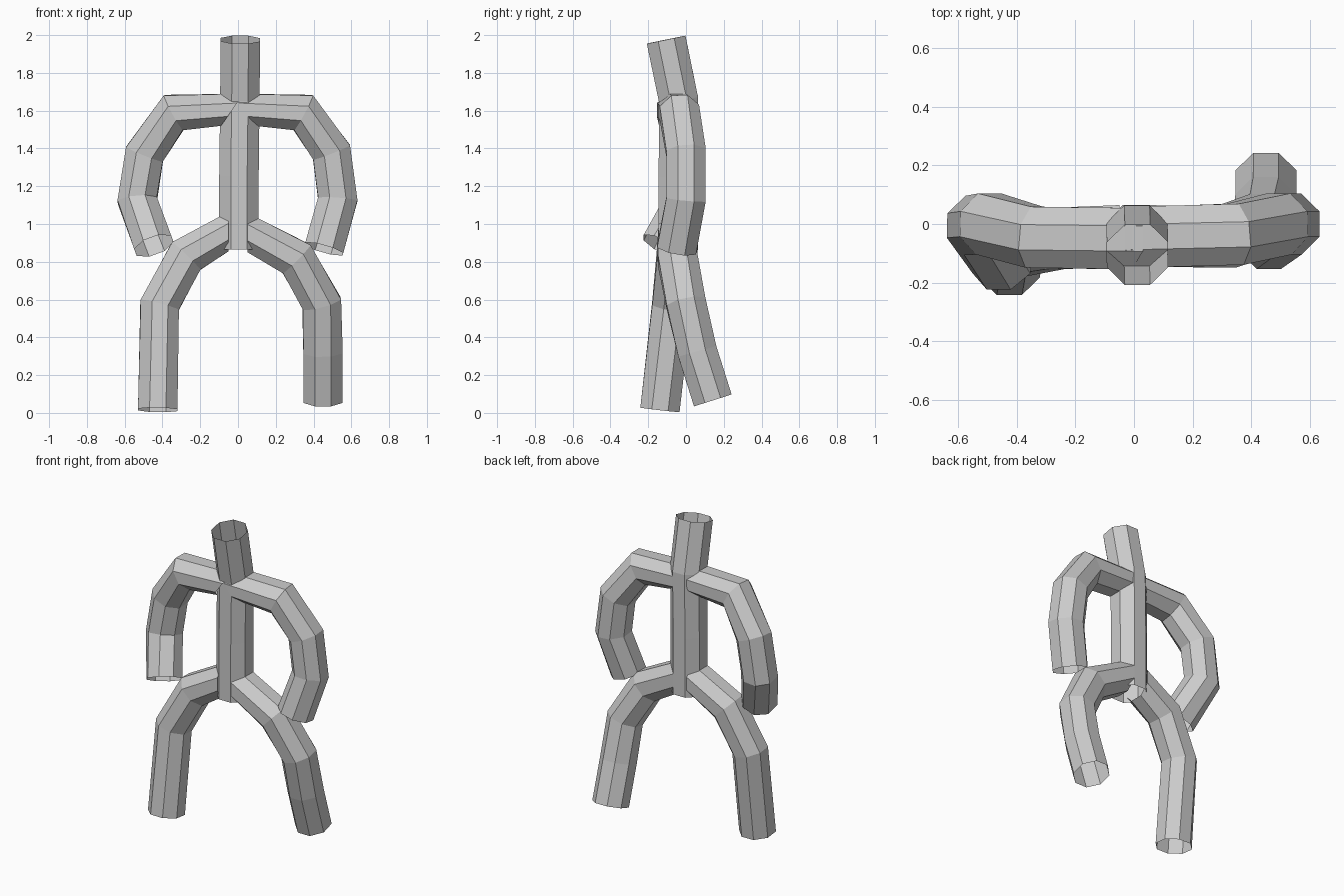
import bpy, bmesh, math
from mathutils import Vector

if "Cube" in bpy.data.objects:
    bpy.data.objects.remove(bpy.data.objects["Cube"])

SIDES, RADIUS = 8, 0.113


def tube(name, points, start_dir=None):
    """Open-ended faceted tube whose rings face the average bend direction."""
    pts = [Vector(p) for p in points]
    dirs = [(b - a).normalized() for a, b in zip(pts, pts[1:])]
    bm = bmesh.new()
    rings = []
    for i, p in enumerate(pts):
        if i == 0:
            t = Vector(start_dir).normalized() if start_dir else dirs[0]
        elif i == len(pts) - 1:
            t = dirs[-1]
        else:
            t = (dirs[i - 1] + dirs[i]).normalized()
        y = Vector((0, 1, 0))
        u = (y - t * y.dot(t)).normalized()
        v = t.cross(u)
        ring = []
        for k in range(SIDES):
            a = 2 * math.pi * (k + 0.5) / SIDES
            ring.append(bm.verts.new(p + RADIUS * (u * math.cos(a) + v * math.sin(a))))
        rings.append(ring)
    for r0, r1 in zip(rings, rings[1:]):
        for k in range(SIDES):
            n = (k + 1) % SIDES
            bm.faces.new((r0[k], r0[n], r1[n], r1[k]))
    mesh = bpy.data.meshes.new(name)
    bm.to_mesh(mesh)
    bm.free()
    obj = bpy.data.objects.new(name, mesh)
    bpy.context.collection.objects.link(obj)
    return obj


# Torso with the neck leaning forward
tube("torso_and_neck", [(0.005, -0.04, 0.865), (0.005, -0.04, 1.25),
                        (0.01, -0.04, 1.66), (0.012, -0.105, 1.976)])

# Arms, starting inside the torso; the left one reaches further forward
tube("left_arm", [(-0.03, -0.05, 1.605), (-0.34, -0.045, 1.59), (-0.495, 0.0, 1.37),
                  (-0.533, -0.005, 1.125), (-0.445, -0.13, 0.885)], (-1, 0, 0.7))
tube("right_arm", [(0.03, -0.045, 1.605), (0.345, -0.035, 1.59), (0.495, 0.0, 1.38),
                   (0.528, 0.0, 1.13), (0.455, -0.05, 0.868)], (1, 0, 0.7))

# Legs in a stride: left forward, right back
tube("left_leg", [(-0.05, -0.04, 0.96), (-0.275, -0.05, 0.83), (-0.415, -0.075, 0.57),
                  (-0.425, -0.138, 0.016)], (-1, 0, 0))
tube("right_leg", [(0.05, -0.04, 0.955), (0.31, -0.045, 0.815), (0.443, 0.0, 0.58),
                   (0.45, 0.06, 0.325), (0.45, 0.142, 0.066)], (1, 0, 0))
